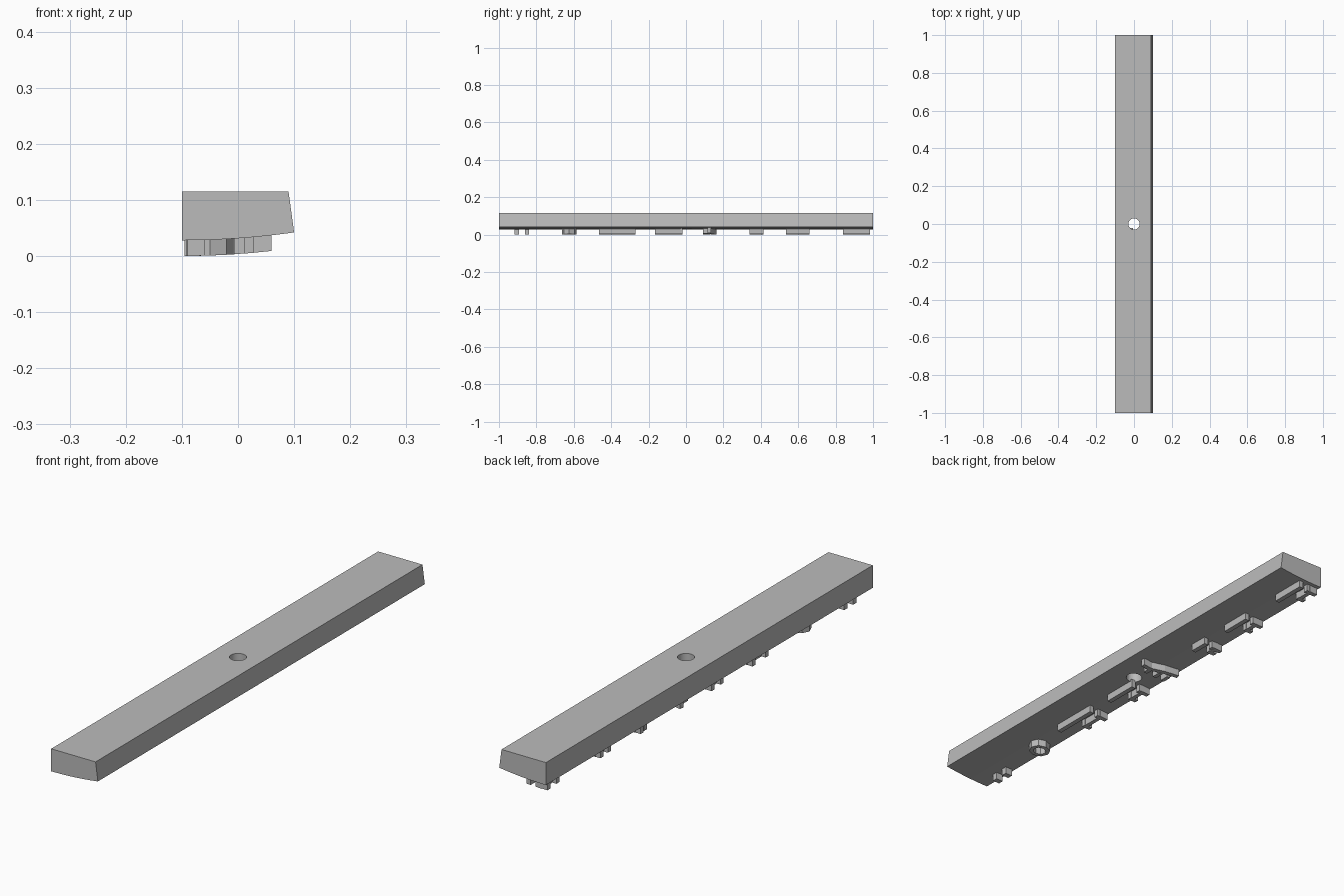
import bpy, bmesh, math
from mathutils import Vector

cube = bpy.data.objects.get("Cube")
if cube:
    bpy.data.objects.remove(cube, do_unlink=True)

grey = bpy.data.materials.new("plain grey")
grey.use_nodes = True
grey.diffuse_color = (0.5, 0.5, 0.5, 1)
grey.node_tree.nodes["Principled BSDF"].inputs["Base Color"].default_value = (0.5, 0.5, 0.5, 1)


def underside(x):
    """Height of the gently curved underside."""
    return 0.028 + 0.35 * (x + 0.1) ** 2


def finish(name, bm):
    bmesh.ops.recalc_face_normals(bm, faces=bm.faces)
    mesh = bpy.data.meshes.new(name)
    bm.to_mesh(mesh)
    bm.free()
    mesh.materials.append(grey)
    obj = bpy.data.objects.new(name, mesh)
    bpy.context.collection.objects.link(obj)
    return obj


def activate(obj):
    bpy.ops.object.select_all(action='DESELECT')
    obj.select_set(True)
    bpy.context.view_layer.objects.active = obj


# Bar: side profile drawn out along y
bm = bmesh.new()
steps = 12
profile = [(-0.1 + 0.2 * i / steps, underside(-0.1 + 0.2 * i / steps)) for i in range(steps + 1)]
profile += [(0.09, 0.115), (-0.1, 0.115)]
end = bm.faces.new([bm.verts.new((x, -1, z)) for x, z in profile])
grown = bmesh.ops.extrude_face_region(bm, geom=[end])
bmesh.ops.translate(bm, vec=(0, 2, 0),
                    verts=[v for v in grown["geom"] if isinstance(v, bmesh.types.BMVert)])
bar = finish("bar", bm)

# Round hole through the middle
bpy.ops.mesh.primitive_cylinder_add(vertices=32, radius=0.03, depth=0.4)
cutter = bpy.context.object
cutter.name = "hole_cutter"
cutter.hide_render = True
cutter.data.materials.append(grey)
cut = bar.modifiers.new("hole", 'BOOLEAN')
cut.operation = 'DIFFERENCE'
cut.solver = 'EXACT'
cut.object = cutter
activate(bar)
bpy.ops.object.modifier_apply(modifier=cut.name)
bpy.data.objects.remove(cutter, do_unlink=True)
activate(bar)
bpy.ops.object.shade_smooth_by_angle(angle=math.radians(25))


def ridge(name, path, width=0.018, closed=False):
    """Raised strip along a path of (x, y) points, following the underside."""
    bm = bmesh.new()
    pts = [Vector(p) for p in path]
    n = len(pts)
    rings = []
    for i, p in enumerate(pts):
        before = pts[i - 1] if closed or i else p
        after = pts[(i + 1) % n] if closed or i < n - 1 else p
        along = (after - before).normalized()
        side = Vector((-along.y, along.x)) * width / 2
        corners = []
        for q, drop in ((p - side, 0.028), (p + side, 0.028), (p + side, -0.006), (p - side, -0.006)):
            corners.append(bm.verts.new((q.x, q.y, max(0, underside(q.x) - drop))))
        rings.append(corners)
    for i in range(n if closed else n - 1):
        a, b = rings[i], rings[(i + 1) % n]
        for k in range(4):
            bm.faces.new((a[k], a[(k + 1) % 4], b[(k + 1) % 4], b[k]))
    if not closed:
        bm.faces.new(rings[0])
        bm.faces.new(rings[-1])
    return finish(name, bm)


# Pair of small posts near the front
for i, y in enumerate((-0.905, -0.85)):
    ridge(f"post_{i + 1}", [(-0.09, y), (-0.06, y)], 0.022)

# Small ring
ring = [(-0.05 + 0.034 * math.cos(a * math.pi / 4), -0.625 + 0.031 * math.sin(a * math.pi / 4))
        for a in range(8)]
ridge("ring", ring, 0.016, True)

# Clusters: a long rail, a shorter rail beside it and cross pieces
for i, (y0, y1) in enumerate([(-0.465, -0.27), (-0.165, -0.02), (0.34, 0.415),
                              (0.535, 0.66), (0.84, 0.985)]):
    mid = (y0 + y1) / 2
    ridge(f"long_rail_{i + 1}", [(-0.015, y0), (-0.015, y1)])
    ridge(f"short_rail_{i + 1}", [(-0.065, mid), (-0.065, y1)], 0.016)
    ridge(f"end_cross_{i + 1}", [(-0.095, y1 - 0.01), (-0.045, y1 - 0.01)])
    ridge(f"middle_cross_{i + 1}", [(-0.09, mid), (-0.055, mid)])

# Slanted strip with short studs beside it
ridge("slanted_strip", [(0.06, 0.125), (0.02, 0.125), (-0.03, 0.145), (-0.09, 0.155)])
for i, x in enumerate((0.02, -0.025, -0.065)):
    ridge(f"stud_{i + 1}", [(x, 0.092), (x, 0.13)], 0.016)
